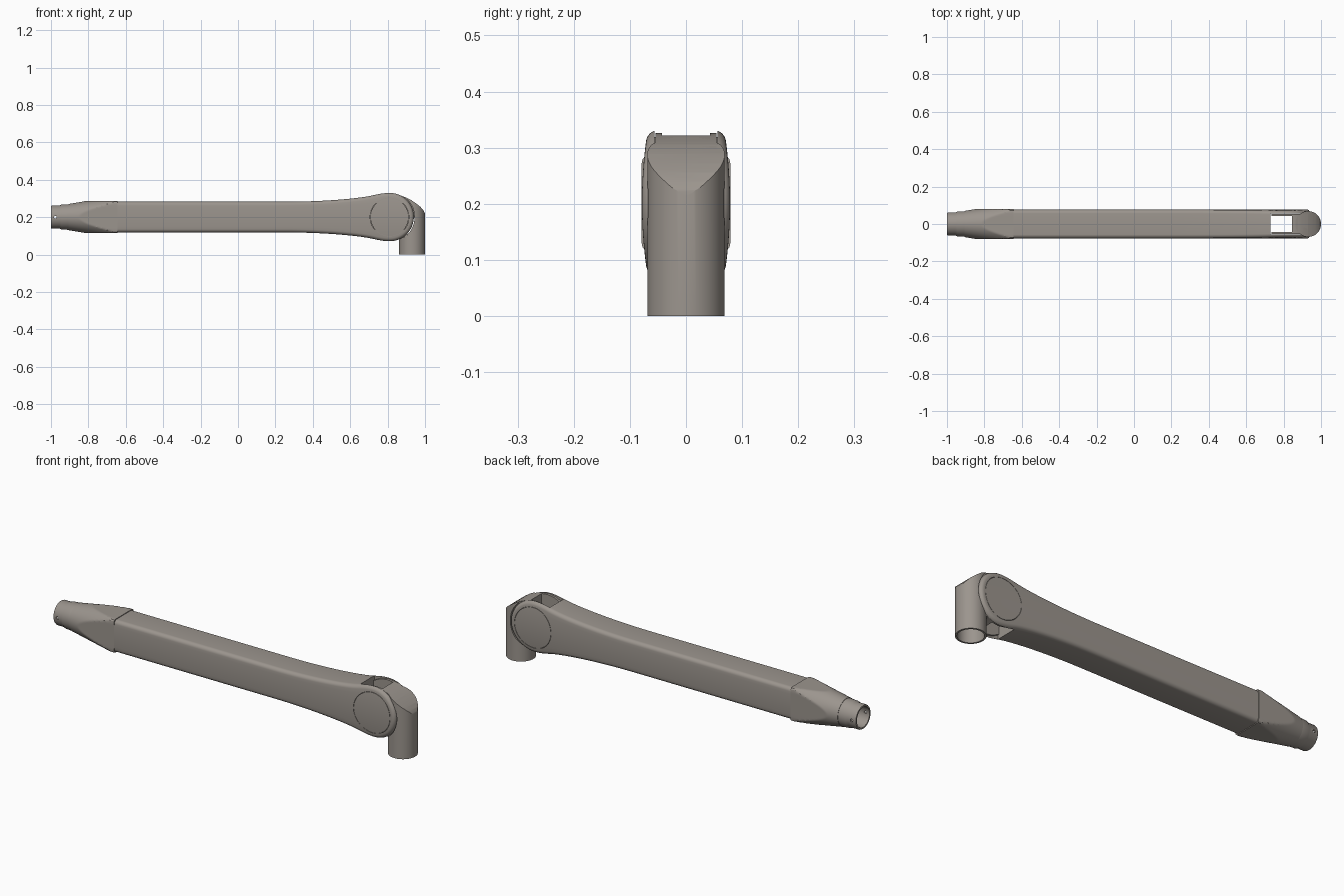
import bpy, bmesh, math
from mathutils import Vector, Matrix
from mathutils.geometry import interpolate_bezier

if "Cube" in bpy.data.objects:
    bpy.data.objects.remove(bpy.data.objects["Cube"])

AXIS_Z = 0.201          # height of the arm's centre line
HINGE_X = 0.81          # hinge axis runs along y
TUBE_X = 0.931          # centre of the vertical tube
HEAD_R = 0.13

grey = bpy.data.materials.new("warm grey")
grey.use_nodes = True
colour = (0.33, 0.30, 0.27, 1)
grey.diffuse_color = colour
grey.node_tree.nodes["Principled BSDF"].inputs["Base Color"].default_value = colour


def make(name, bm):
    bmesh.ops.remove_doubles(bm, verts=bm.verts, dist=0.00005)
    bmesh.ops.recalc_face_normals(bm, faces=bm.faces)
    mesh = bpy.data.meshes.new(name)
    bm.to_mesh(mesh)
    bm.free()
    obj = bpy.data.objects.new(name, mesh)
    bpy.context.collection.objects.link(obj)
    mesh.materials.append(grey)
    return obj


def loft(name, rings, closed=False):
    """Skin a list of rings; cap the ends, or join last ring to first."""
    bm = bmesh.new()
    loops = [[bm.verts.new(p) for p in ring] for ring in rings]
    pairs = list(zip(loops, loops[1:]))
    if closed:
        pairs.append((loops[-1], loops[0]))
    else:
        bm.faces.new(loops[0])
        bm.faces.new(loops[-1])
    for a, b in pairs:
        for i in range(len(a)):
            j = (i + 1) % len(a)
            bm.faces.new((a[i], a[j], b[j], b[i]))
    return make(name, bm)


def cylinder(name, radius, centre, length, direction):
    bm = bmesh.new()
    turn = Vector((0, 0, 1)).rotation_difference(Vector(direction)).to_matrix().to_4x4()
    bmesh.ops.create_cone(bm, cap_ends=True, segments=96, radius1=radius, radius2=radius,
                          depth=length, matrix=Matrix.Translation(centre) @ turn)
    return make(name, bm)


def box(name, low, high):
    return loft(name, [[(x, low[1], low[2]), (x, high[1], low[2]),
                        (x, high[1], high[2]), (x, low[1], high[2])] for x in (low[0], high[0])])


def prism(name, outline, half):
    return loft(name, [[(x, y, z) for x, z in outline] for y in (-half, half)])


def boolean(obj, cutter, operation="DIFFERENCE"):
    mod = obj.modifiers.new("cut", "BOOLEAN")
    mod.operation = operation
    mod.object = cutter
    mod.solver = "EXACT"
    bpy.context.view_layer.objects.active = obj
    bpy.ops.object.modifier_apply(modifier=mod.name)
    bpy.data.objects.remove(cutter)


# Arm outline: straight shaft, flared neck, round hinge head
neck = [((0.25, 0.082), (0.45, 0.082), (0.64, 0.098), (0.72, 0.116)),
        ((0.72, 0.116), (0.75, 0.1235), (0.78, HEAD_R), (HINGE_X, HEAD_R))]
outline = [Vector((-0.66, 0.082))]
for a, b, c, d in neck:
    outline += [p.to_2d() for p in interpolate_bezier(*[Vector((*q, 0)) for q in (a, b, c, d)], 16)[:-1]]
for i in range(25):
    t = math.pi / 2 * i / 24
    outline.append(Vector((HINGE_X + HEAD_R * math.sin(t), HEAD_R * math.cos(t))))


def arm_section(i):
    """Crowned section with rounded edges, following the outline's normal."""
    p = outline[i]
    if i == len(outline) - 1:
        n = Vector((1, 0))
    else:
        t = (outline[i + 1] - outline[max(i - 1, 0)]).normalized()
        n = Vector((-t.y, t.x))
    r = 0.018
    half = []
    for k in range(7):
        a = math.pi / 2 * k / 6
        q = p - n * r * (1 - math.cos(a))
        half.append((q.x, 0.0785 - r + r * math.sin(a), q.y))
    x, y, z = half[-1]
    half += [(x, y, z * (1 - k / 5)) for k in range(1, 6)]
    half = [(x, y - 0.6 * z * z, z) for x, y, z in half]
    side = half + [(x, y, -z) for x, y, z in reversed(half[:-1])]
    ring = side + [(x, -y, z) for x, y, z in reversed(side)]
    return [(x, y, z + AXIS_Z) for x, y, z in ring]


def arm_shape(name):
    bm = bmesh.new()
    rings = [[bm.verts.new(p) for p in arm_section(i)] for i in range(len(outline))]
    bm.faces.new(rings[0])
    for a, b in zip(rings, rings[1:]):
        for i in range(len(a)):
            j = (i + 1) % len(a)
            bm.faces.new((a[i], a[j], b[j], b[i]))
    # the last ring folds flat, so welding its halves closes the head
    return make(name, bm)


arm = arm_shape("arm")
parts = [arm]

# Round hinge caps, flush with the crowned cheeks
for side, label in ((1, "back"), (-1, "front")):
    centre = (HINGE_X, side * 0.085, AXIS_Z)
    cap = arm_shape(label + "_hinge_cap")
    boolean(cap, cylinder("cutter", 0.102, centre, 0.036, (0, 1, 0)), "INTERSECT")
    boolean(arm, cylinder("cutter", 0.1035, centre, 0.036, (0, 1, 0)))
    parts.append(cap)

# Fork slot in the head
boolean(arm, box("cutter", (0.73, -0.056, 0), (1.1, 0.056, 0.5)))

# Sleeve: rounded box trimmed by a cone
def sleeve_ring(x, shrink=0):
    cone = 0.07 + 0.171 * (x + 0.905)
    ring = []
    for i in range(96):
        a = 2 * math.pi * i / 96
        c, s = math.cos(a), math.sin(a)
        flat = (abs(c / 0.0795) ** 14 + abs(s / 0.0855) ** 14) ** (-1 / 14)
        r = min(flat, cone) - shrink
        ring.append((x, r * c, AXIS_Z + r * s))
    return ring


parts.append(loft("sleeve", [sleeve_ring(-0.905 + 0.26 * i / 40) for i in range(41)]))

# Stepped hollow spigot at the narrow end
spigot_profile = [(-0.9, 0.0685), (-0.945, 0.066), (-0.955, 0.061), (-0.996, 0.061),
                  (-1.0, 0.059), (-1.0, 0.051), (-0.91, 0.051), (-0.909, 0.0005), (-0.9, 0.0005)]
spigot = loft("spigot", [[(x, r * math.cos(2 * math.pi * i / 64), AXIS_Z + r * math.sin(2 * math.pi * i / 64))
                          for i in range(64)] for x, r in spigot_profile], closed=True)
boolean(spigot, cylinder("cutter", 0.007, (-0.977, 0, AXIS_Z), 0.3, (0, 1, 0)))
parts.append(spigot)

# Elbow: vertical tube with a sloping rounded top
crest = [(0.735, 0.301), (0.77, 0.319), (HINGE_X, 0.326), (0.86, 0.32), (0.9, 0.305), (0.93, 0.289)]
slope = [(0.955, 0.272), (0.975, 0.256), (0.99, 0.239), (0.998, 0.224), (1.002, 0.205)]
tube = cylinder("elbow_tube", 0.069, (TUBE_X, 0, 0.2), 0.4, (0, 0, 1))
boolean(tube, prism("cutter", crest + slope + [(1.05, 0.1), (1.05, -0.1), (0.735, -0.1)], 0.2), "INTERSECT")
boolean(tube, cylinder("cutter", 0.06, (TUBE_X, 0, 0.05), 0.3, (0, 0, 1)))
for side in (1, -1):
    boolean(tube, cylinder("cutter", 0.134, (HINGE_X, side * 0.105, AXIS_Z), 0.1, (0, 1, 0)))
parts.append(tube)

# Knuckle: two lugs between the cheeks, joined to the tube
under = [(0.93, 0.1), (0.87, 0.09), (0.84, 0.08), (HINGE_X, 0.076), (0.77, 0.083), (0.735, 0.1)]
knuckle = prism("knuckle", crest + under, 0.0545)
boolean(knuckle, box("cutter", (0.6, -0.043, 0), (0.845, 0.043, 0.5)))
boolean(knuckle, cylinder("cutter", 0.06, (TUBE_X, 0, 0.05), 0.3, (0, 0, 1)))
parts.append(knuckle)

# Smooth shading with sharp edges kept
for obj in parts:
    obj.data.materials.clear()
    obj.data.materials.append(grey)
    for o in bpy.context.selected_objects:
        o.select_set(False)
    obj.select_set(True)
    bpy.context.view_layer.objects.active = obj
    bpy.ops.object.shade_smooth_by_angle(angle=math.radians(30))
